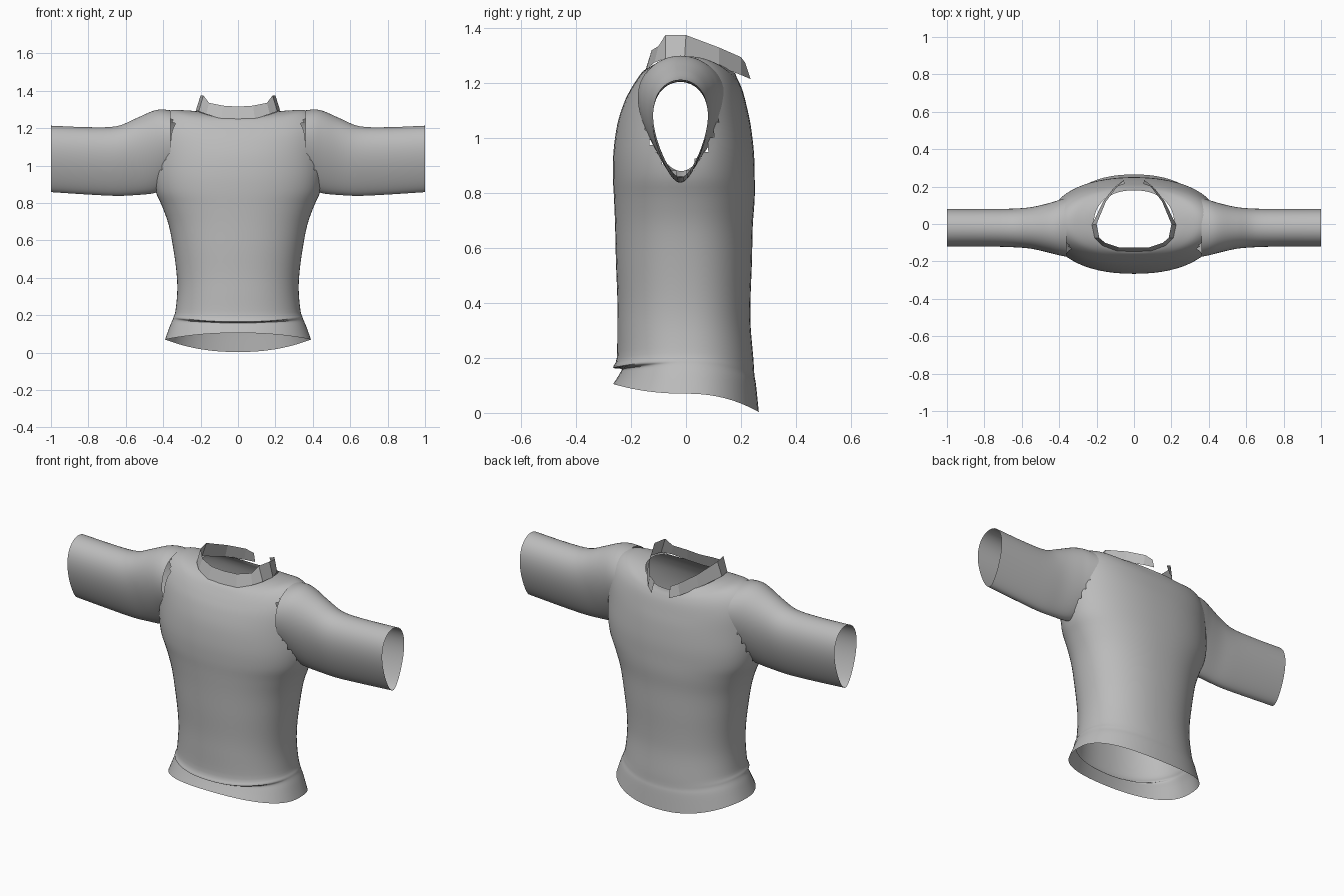
import bpy, bmesh, math

cube = bpy.data.objects.get("Cube")
if cube:
    bpy.data.objects.remove(cube, do_unlink=True)

SEG, STEPS = 64, 4

cloth = bpy.data.materials.new("grey_cloth")
cloth.use_nodes = True
GREY = (0.5, 0.5, 0.5, 1)
cloth.diffuse_color = GREY
cloth.node_tree.nodes["Principled BSDF"].inputs["Base Color"].default_value = GREY


def smooth_rows(rows):
    """Fill in rows between the key rows along a smooth curve."""
    out = []
    for i in range(len(rows) - 1):
        a, b = rows[max(i - 1, 0)], rows[i]
        c, d = rows[i + 1], rows[min(i + 2, len(rows) - 1)]
        for s in range(STEPS):
            t = s / STEPS
            out.append([q + 0.5 * t * (r - p + t * (2 * p - 5 * q + 4 * r - u + t * (3 * (q - r) + u - p)))
                        for p, q, r, u in zip(a, b, c, d)])
    return out + [list(rows[-1])]


def loft(name, rings, closed=True, drop=None, smooth=True):
    """Skin a list of rings; drop(center) removes faces."""
    bm = bmesh.new()
    loops = [[bm.verts.new(p) for p in ring] for ring in rings]
    n = len(rings[0])
    for lo, hi in zip(loops, loops[1:]):
        for i in range(n if closed else n - 1):
            j = (i + 1) % n
            bm.faces.new((lo[i], lo[j], hi[j], hi[i]))
    if drop:
        gone = [f for f in bm.faces if drop(f.calc_center_median())]
        bmesh.ops.delete(bm, geom=gone, context='FACES')
    mesh = bpy.data.meshes.new(name)
    bm.to_mesh(mesh)
    bm.free()
    mesh.materials.append(cloth)
    obj = bpy.data.objects.new(name, mesh)
    bpy.context.collection.objects.link(obj)
    if smooth:
        bpy.ops.object.select_all(action='DESELECT')
        obj.select_set(True)
        bpy.context.view_layer.objects.active = obj
        bpy.ops.object.shade_smooth_by_angle(angle=math.radians(40))
    return obj


def torso_ring(row):
    a, front, back, z_side, z_front, z_back = row
    pts = []
    for i in range(SEG):
        t = 2 * math.pi * i / SEG
        c, s = math.cos(t), math.sin(t)
        x = a * math.copysign(abs(c) ** 0.9, c)
        y = (back if s > 0 else -front) * math.copysign(abs(s) ** 0.9, s)
        z_mid = z_back if s > 0 else z_front
        pts.append((x, y, z_side * c * c + z_mid * s * s))
    return pts


def sleeve_ring(row, side):
    x, top, bottom, front, back = row
    mid, half = (top + bottom) / 2, (top - bottom) / 2
    pts = []
    for i in range(SEG):
        t = 2 * math.pi * i / SEG
        s = math.sin(t)
        y = (front + back) / 2 + (back - front) / 2 * math.cos(t) * (0.95 + 0.33 * s)
        pts.append((side * x, y, mid + half * s))
    return pts


def in_armhole(p):
    """True where the sleeve opens into the torso."""
    s = (p.z - 1.07) / 0.205
    if abs(p.x) < 0.3 or abs(s) >= 1:
        return False
    half = 0.135 * math.sqrt(1 - s * s) * (0.95 + 0.33 * s)
    return abs(p.y + 0.02) < half


# Torso: half width, front y, back y, then side, front and back heights
torso_rows = [
    (.39, -.265, .265, .07, .105, .003), (.365, -.24, .255, .14, .145, .10),
    (.35, -.235, .25, .175, .16, .13), (.345, -.265, .248, .19, .165, .15),
    (.335, -.252, .245, .22, .20, .20), (.325, -.25, .235, .32, .32, .32),
    (.328, -.25, .235, .42, .42, .42), (.345, -.255, .24, .55, .55, .55),
    (.37, -.258, .243, .68, .68, .68), (.405, -.262, .25, .78, .78, .78),
    (.44, -.266, .25, .86, .86, .86), (.455, -.264, .247, .95, .95, .95),
    (.455, -.25, .235, 1.06, 1.05, 1.05), (.45, -.225, .22, 1.18, 1.13, 1.12),
    (.42, -.2, .207, 1.255, 1.18, 1.17), (.36, -.178, .195, 1.295, 1.215, 1.2),
    (.28, -.16, .185, 1.295, 1.24, 1.22), (.215, -.148, .18, 1.29, 1.25, 1.235),
]
loft("torso", [torso_ring(r) for r in smooth_rows(torso_rows)], drop=in_armhole)

# Sleeves: x, top, bottom, front y, back y
sleeve_rows = [
    (.36, 1.295, .88, -.175, .14), (.41, 1.3, .865, -.165, .125),
    (.46, 1.29, .85, -.152, .11), (.55, 1.25, .842, -.132, .09),
    (.65, 1.21, .838, -.124, .082), (.8, 1.205, .845, -.12, .08),
    (1.0, 1.213, .858, -.12, .08),
]
for label, side in (("left", 1), ("right", -1)):
    loft(label + "_sleeve", [sleeve_ring(r, side) for r in smooth_rows(sleeve_rows)])

# Collar: a faceted upright band, split at the back
bottom_half = [(.09, -.145, 1.25), (.17, -.115, 1.275), (.21, -.075, 1.29), (.225, -.005, 1.295),
               (.165, .12, 1.26), (.1, .2, 1.23), (.055, .235, 1.215)]
top_half = [(.08, -.125, 1.32), (.155, -.1, 1.335), (.185, -.075, 1.375), (.2, 0, 1.375),
            (.15, .12, 1.33), (.09, .2, 1.295), (.05, .215, 1.275)]


def both_sides(half, centre):
    return [(-x, y, z) for x, y, z in reversed(half)] + [centre] + half


loft("collar", [both_sides(bottom_half, (0, -.148, 1.245)),
                both_sides(top_half, (0, -.125, 1.315))], closed=False, smooth=False)
